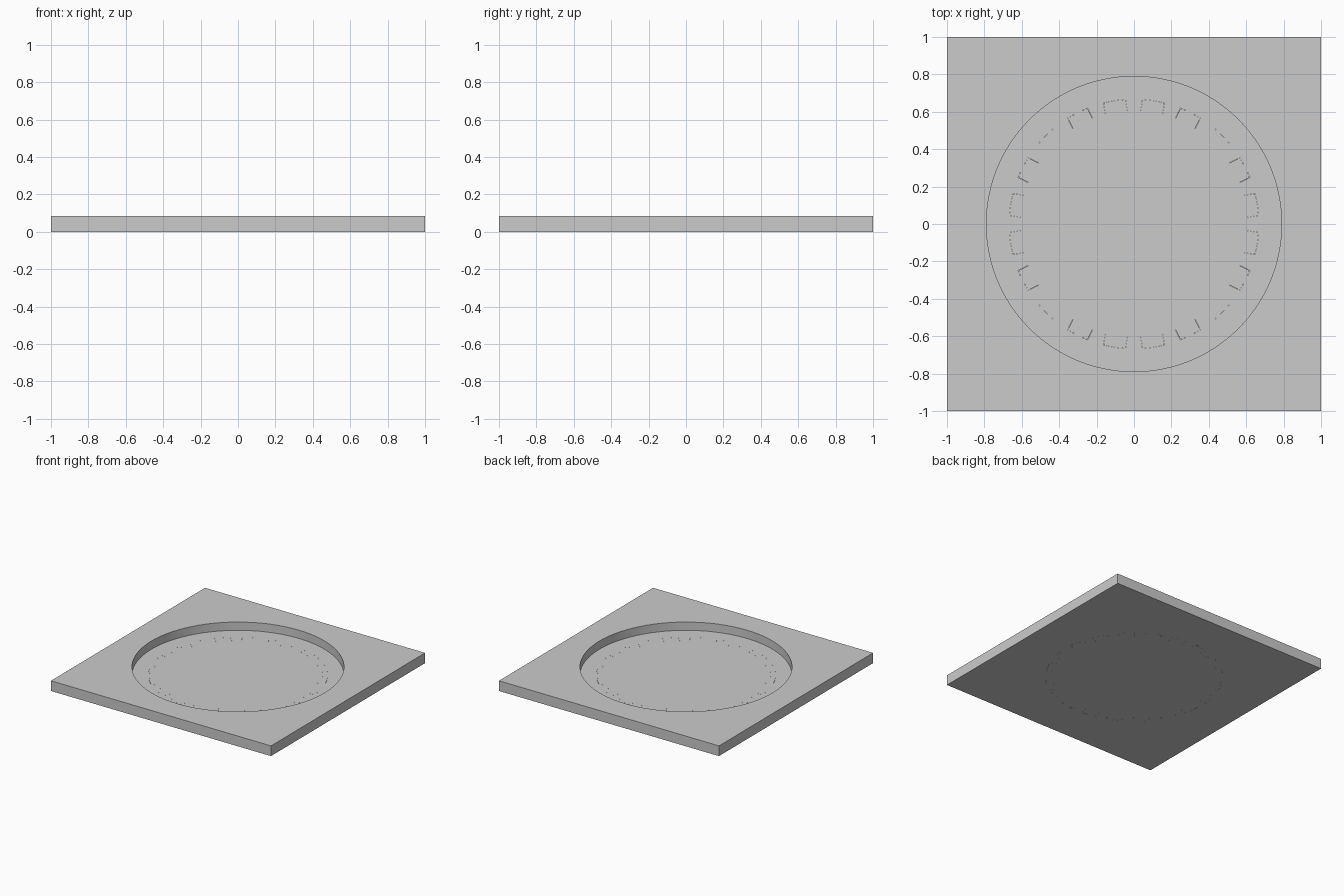
import bpy, bmesh, math

if "Cube" in bpy.data.objects:
    bpy.data.objects.remove(bpy.data.objects["Cube"])

HEIGHT, FLOOR = 0.084, 0.016
RECESS_R, ROOT_R, TIP_R = 0.789, 0.607, 0.667
TEETH, HALF_WIDTH = 20, 0.059

grey = bpy.data.materials.new("plain grey")
grey.diffuse_color = (0.6, 0.6, 0.6, 1)
grey.use_nodes = True
grey.node_tree.nodes["Principled BSDF"].inputs["Base Color"].default_value = grey.diffuse_color


def prism(name, outline, z0, z1):
    """Extrude a closed outline from z0 to z1."""
    bm = bmesh.new()
    face = bm.faces.new([bm.verts.new((x, y, z0)) for x, y in outline])
    ext = bmesh.ops.extrude_face_region(bm, geom=[face], use_keep_orig=True)
    top = [v for v in ext["geom"] if isinstance(v, bmesh.types.BMVert)]
    bmesh.ops.translate(bm, verts=top, vec=(0, 0, z1 - z0))
    bmesh.ops.recalc_face_normals(bm, faces=bm.faces)
    mesh = bpy.data.meshes.new(name)
    bm.to_mesh(mesh)
    bm.free()
    mesh.materials.append(grey)
    obj = bpy.data.objects.new(name, mesh)
    bpy.context.collection.objects.link(obj)
    return obj


def circle(r, n):
    return [(r * math.cos(math.tau * i / n), r * math.sin(math.tau * i / n)) for i in range(n)]


def gear(clearance=0.0):
    """Outline with straight-sided teeth and curved tips and roots."""
    pts, pitch = [], math.tau / TEETH
    for k in range(TEETH):
        mid = (k + 0.5) * pitch
        for r, signs in ((ROOT_R, (-1,)), (TIP_R + clearance, (-1, -0.5, 0, 0.5, 1)), (ROOT_R, (1,))):
            half = math.asin((HALF_WIDTH + clearance) / r)
            pts += [(r * math.cos(mid + s * half), r * math.sin(mid + s * half)) for s in signs]
        a = mid + pitch / 2
        pts.append((ROOT_R * math.cos(a), ROOT_R * math.sin(a)))
    return pts


def cut(target, cutter):
    mod = target.modifiers.new("cut", "BOOLEAN")
    mod.operation, mod.solver, mod.object = "DIFFERENCE", "EXACT", cutter
    bpy.context.view_layer.objects.active = target
    bpy.ops.object.modifier_apply(modifier=mod.name)
    bpy.data.objects.remove(cutter)


# Square plate with a round recess and a toothed opening in its floor
plate = prism("square_plate", [(-1, -1), (1, -1), (1, 1), (-1, 1)], 0, HEIGHT)
cut(plate, prism("recess_cutter", circle(RECESS_R, 128), FLOOR, HEIGHT + 0.1))
cut(plate, prism("gear_cutter", gear(0.0006), -0.1, FLOOR + 0.02))

# Gear lying flush in the opening
insert = prism("gear_insert", gear(), 0, FLOOR)

for obj in (plate, insert):
    bpy.ops.object.select_all(action="DESELECT")
    obj.select_set(True)
    bpy.context.view_layer.objects.active = obj
    bpy.ops.object.shade_smooth_by_angle(angle=math.radians(20))
